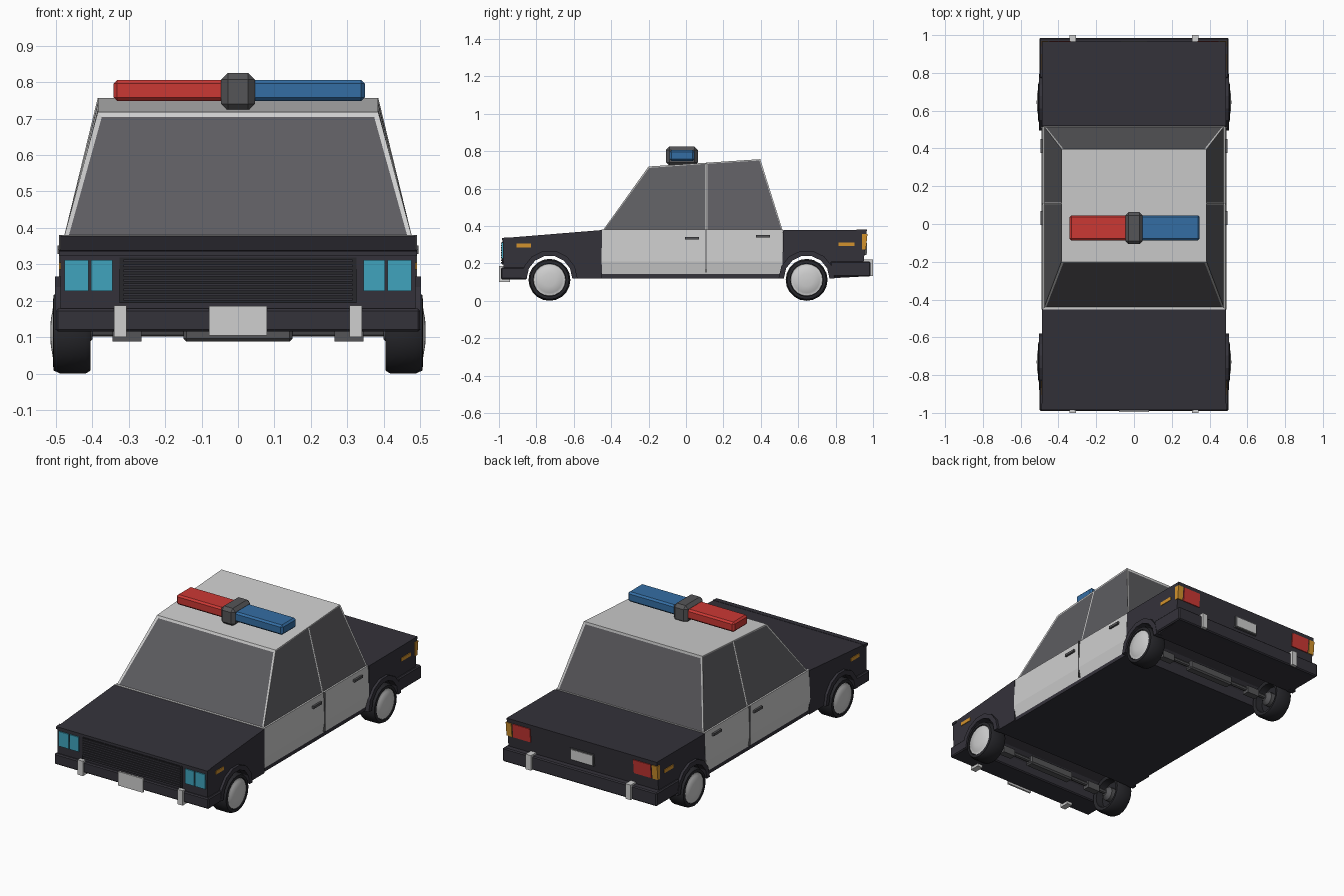
import bpy, bmesh, math

if "Cube" in bpy.data.objects:
    bpy.data.objects.remove(bpy.data.objects["Cube"])

def material(name, r, g, b):
    m = bpy.data.materials.new(name)
    m.diffuse_color = (r, g, b, 1)
    m.use_nodes = True
    m.node_tree.nodes["Principled BSDF"].inputs["Base Color"].default_value = m.diffuse_color
    return m

WHITE = material("white paint", 0.62, 0.62, 0.62)
BLACK = material("black paint", 0.034, 0.032, 0.042)
GLASS = material("dark glass", 0.11, 0.108, 0.118)
RED = material("red lens", 0.6, 0.04, 0.034)
BLUE = material("blue lens", 0.034, 0.155, 0.37)
TEAL = material("headlight glass", 0.05, 0.37, 0.51)
ORANGE = material("orange lens", 0.65, 0.29, 0.026)
GREY = material("grey metal", 0.09, 0.09, 0.095)
RUBBER = material("tyre rubber", 0.02, 0.02, 0.024)

def finish(name, bm, *mats):
    bmesh.ops.recalc_face_normals(bm, faces=bm.faces)
    me = bpy.data.meshes.new(name)
    bm.to_mesh(me)
    bm.free()
    for m in mats:
        me.materials.append(m)
    ob = bpy.data.objects.new(name, me)
    bpy.context.collection.objects.link(ob)
    return ob

def prism_bm(pts, a, b, axis):
    """Extrude a 2D outline from a to b along x (outline y,z) or y (outline x,z)."""
    bm = bmesh.new()
    put = (lambda p, t: (t, p[0], p[1])) if axis == 'x' else (lambda p, t: (p[0], t, p[1]))
    va = [bm.verts.new(put(p, a)) for p in pts]
    vb = [bm.verts.new(put(p, b)) for p in pts]
    bm.faces.new(va)
    bm.faces.new(vb)
    for i in range(len(pts)):
        j = (i + 1) % len(pts)
        bm.faces.new((va[i], va[j], vb[j], vb[i]))
    return bm

def prism(name, pts, a, b, axis, mat):
    return finish(name, prism_bm(pts, a, b, axis), mat)

def box(name, x, y, z, mat, bevel=0):
    x, y = sorted(x), sorted(y)
    bm = prism_bm([(y[0], z[0]), (y[1], z[0]), (y[1], z[1]), (y[0], z[1])], x[0], x[1], 'x')
    if bevel:
        bmesh.ops.bevel(bm, geom=bm.edges[:], offset=bevel, segments=1, affect='EDGES')
    return finish(name, bm, mat)

def lathe(name, profile, s, cy, cz, mat, n=20):
    """Spin (radius, x) points round the x axis at side s."""
    bm = bmesh.new()
    rings = []
    for r, x in profile:
        rings.append([bm.verts.new((s * x, cy + r * math.cos(2 * math.pi * i / n),
                                    cz + r * math.sin(2 * math.pi * i / n))) for i in range(n)])
    for a, b in zip(rings, rings[1:]):
        for i in range(n):
            j = (i + 1) % n
            bm.faces.new((a[i], a[j], b[j], b[i]))
    bm.faces.new(rings[0])
    bm.faces.new(rings[-1])
    ob = finish(name, bm, mat)
    bpy.context.view_layer.objects.active = ob
    ob.select_set(True)
    bpy.ops.object.shade_smooth_by_angle(angle=math.radians(35))
    ob.select_set(False)

def arch(cy, r, cz, n=7):
    return [(cy + r * math.cos(math.pi * (1 - i / n)), cz + r * math.sin(math.pi * i / n))
            for i in range(n + 1)]

FRONT, REAR, AXLE_Z = -0.73, 0.645, 0.112

# Front and rear body with the wheel bays cut through
prism("front_body", [(-0.975, 0.12)] + arch(FRONT, 0.126, 0.12) +
      [(-0.45, 0.12), (-0.45, 0.378), (-0.98, 0.335)], -0.487, 0.487, 'x', BLACK)
prism("rear_body", [(0.514, 0.12)] + arch(REAR, 0.126, 0.12) +
      [(0.95, 0.13), (0.95, 0.21), (0.967, 0.38), (0.52, 0.378)], -0.487, 0.487, 'x', BLACK)
# Hood lip
prism("hood_lip", [(-0.985, 0.322), (-0.95, 0.325), (-0.95, 0.339), (-0.985, 0.336)],
      -0.491, 0.491, 'x', BLACK)

# Door section: white above the sill, black below
half = [(0.478, 0.12), (0.478, 0.142), (0.49, 0.21), (0.483, 0.38)]
bm = prism_bm(half + [(-x, z) for x, z in reversed(half)], -0.452, 0.516, 'y')
bm.faces.ensure_lookup_table()
for f in bm.faces:
    c = f.calc_center_median()
    f.material_index = 1 if c.z < 0.14 else 0
finish("door_section", bm, WHITE, BLACK)

# Cabin with inset windows
def ring(y0, y1, z0, z1, w):
    return [(-w, y0, z0), (w, y0, z0), (w, y1, z1), (-w, y1, z1)]
bm = bmesh.new()
lo = [bm.verts.new(p) for p in ring(-0.452, 0.52, 0.366, 0.366, 0.48)]
hi = [bm.verts.new(p) for p in ring(-0.2, 0.397, 0.718, 0.757, 0.385)]
bm.faces.new(lo)
bm.faces.new(hi)
sides = [bm.faces.new((lo[i], lo[(i + 1) % 4], hi[(i + 1) % 4], hi[i])) for i in range(4)]
bmesh.ops.recalc_face_normals(bm, faces=bm.faces)
doors = [sides[1], sides[3]]
geom = doors + [e for f in doors for e in f.edges] + [v for f in doors for v in f.verts]
bmesh.ops.bisect_plane(bm, geom=list(set(geom)), plane_co=(0, 0.108, 0), plane_no=(0, 1, 0))
bm.normal_update()
side_f = [f for f in bm.faces if abs(f.normal.x) > 0.7]
end_f = [f for f in bm.faces if abs(f.normal.y) > 0.5]
bmesh.ops.inset_individual(bm, faces=side_f, thickness=0.008, depth=-0.003)
bmesh.ops.inset_individual(bm, faces=end_f, thickness=0.018, depth=-0.003)
for f in side_f + end_f:
    f.material_index = 1
finish("cabin", bm, WHITE, GLASS)

# Roof light bar
box("light_bar_red", (-0.342, -0.03), (-0.087, 0.046), (0.748, 0.806), RED, 0.01)
box("light_bar_blue", (0.03, 0.348), (-0.087, 0.046), (0.748, 0.806), BLUE, 0.01)
box("light_bar_centre", (-0.046, 0.046), (-0.107, 0.063), (0.722, 0.825), GREY, 0.018)

# Bumpers and plates
box("front_bumper", (-0.5, 0.5), (-0.989, -0.85), (0.115, 0.178), BLACK, 0.006)
box("rear_bumper", (-0.5, 0.5), (0.772, 0.986), (0.13, 0.21), BLACK, 0.006)
box("front_plate", (-0.08, 0.08), (-0.996, -0.985), (0.104, 0.186), WHITE)
box("rear_plate_frame", (-0.076, 0.076), (0.95, 0.966), (0.245, 0.315), GREY)
box("rear_plate", (-0.068, 0.068), (0.95, 0.969), (0.252, 0.308), WHITE)

# Grille with slats
box("grille_back", (-0.325, 0.325), (-0.983, -0.97), (0.193, 0.318), RUBBER)
for i in range(9):
    z = 0.2 + i * 0.0132
    box("grille_slat", (-0.315, 0.315), (-0.988, -0.975), (z, z + 0.007), BLACK)

for s in (-1, 1):
    # Front lamps
    box("headlight_inner", (s * 0.345, s * 0.404), (-0.986, -0.97), (0.226, 0.312), TEAL)
    box("headlight_outer", (s * 0.41, s * 0.476), (-0.986, -0.97), (0.226, 0.312), TEAL)
    # Rear lamps, following the sloped tail
    tail = [(0.94, 0.275), (0.962, 0.275), (0.97, 0.356), (0.94, 0.356)]
    prism("tail_light", tail, s * 0.335, s * 0.448, 'x', RED)
    prism("tail_indicator", tail, s * 0.456, s * 0.491, 'x', ORANGE)
    # Side markers
    box("front_marker", (s * 0.48, s * 0.491), (-0.905, -0.83), (0.285, 0.305), ORANGE)
    box("rear_marker", (s * 0.48, s * 0.491), (0.815, 0.9), (0.292, 0.312), ORANGE)
    # Bumper guards
    gx = (s * 0.306, s * 0.341)
    box("front_guard", gx, (-1.0, -0.94), (0.1, 0.187), WHITE)
    box("rear_guard", gx, (0.935, 1.0), (0.132, 0.22), WHITE)
    # Door seam and handles
    box("door_seam", (s * 0.47, s * 0.491), (0.103, 0.109), (0.15, 0.38), GREY)
    for y, z in ((-0.005, 0.328), (0.375, 0.338)):
        box("door_handle", (s * 0.475, s * 0.496), (y, y + 0.075), (z, z + 0.014), GREY)
    for cy in (FRONT, REAR):
        # Wheel arch flare
        prism("wheel_arch", arch(cy, 0.15, 0.12) + arch(cy, 0.122, 0.12)[::-1],
              s * 0.46, s * 0.502, 'x', BLACK)
        # Tyre with recessed inner side, and domed hubcap
        lathe("tyre", [(0.02, 0.45), (0.078, 0.45), (0.084, 0.41), (0.104, 0.405), (0.112, 0.418),
                       (0.112, 0.488), (0.104, 0.506), (0.088, 0.508), (0.086, 0.495)],
              s, cy, AXLE_Z, RUBBER)
        lathe("hubcap", [(0.087, 0.49), (0.085, 0.504), (0.076, 0.504), (0.07, 0.508),
                         (0.035, 0.514), (0.004, 0.515)], s, cy, AXLE_Z, WHITE)
        # Brake hub and suspension block
        lathe("brake_hub", [(0.04, 0.452), (0.04, 0.42), (0.018, 0.4)], s, cy, AXLE_Z, GREY, 12)
        box("suspension_block", (s * 0.265, s * 0.345), (cy - 0.02, cy + 0.02), (0.088, 0.13), GREY)

# Axles
for cy in (FRONT, REAR):
    lathe("axle", [(0.013, -0.45), (0.013, 0.45)], 1, cy, 0.115, GREY, 8)
    box("axle_housing", (-0.15, 0.15), (cy - 0.026, cy + 0.026), (0.088, 0.14), GREY, 0.008)
